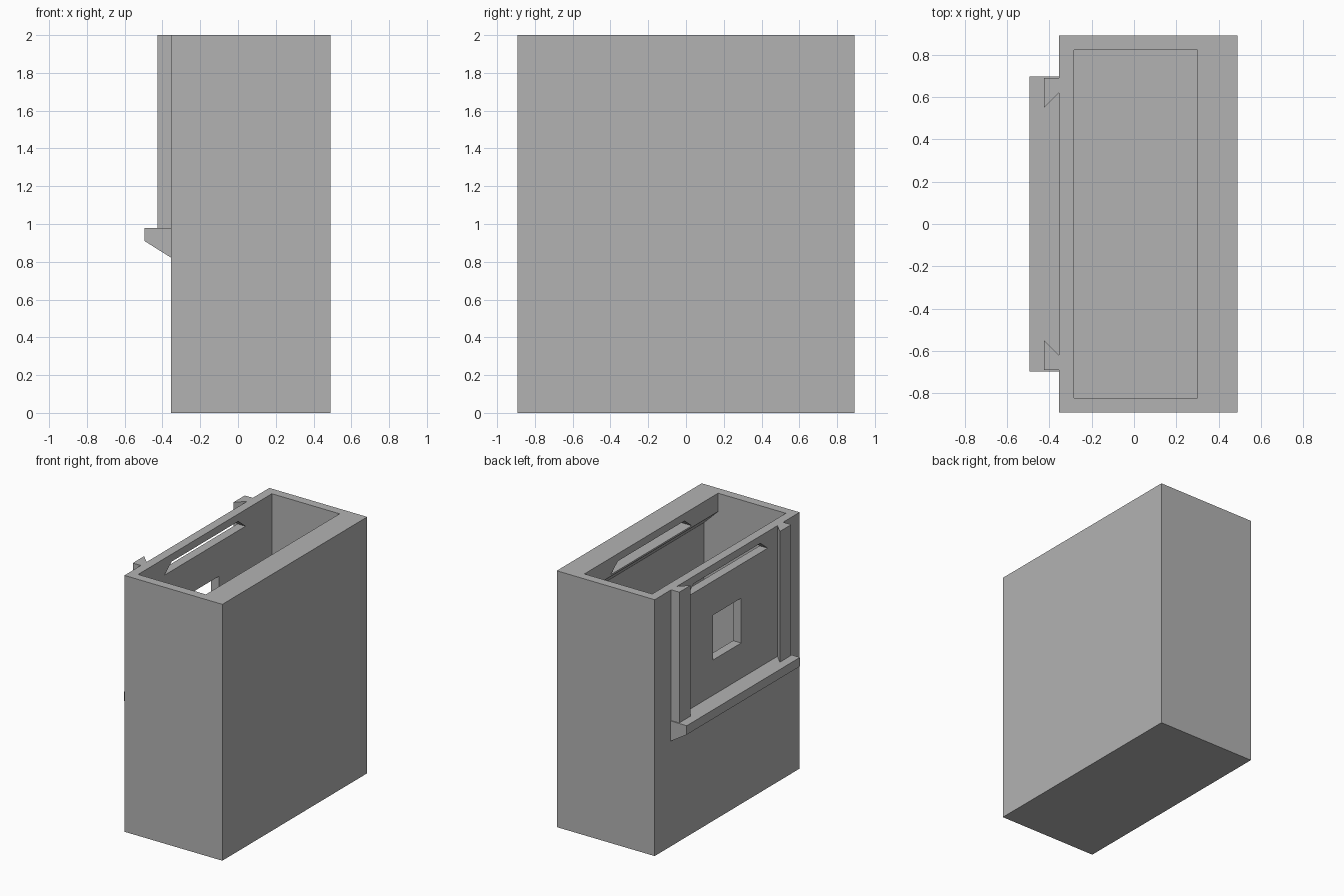
import bpy, bmesh
from mathutils import Vector

if "Cube" in bpy.data.objects:
    bpy.data.objects.remove(bpy.data.objects["Cube"])

grey = bpy.data.materials.new("grey plastic")
grey.diffuse_color = (0.45, 0.45, 0.45, 1)
grey.use_nodes = True
grey.node_tree.nodes["Principled BSDF"].inputs["Base Color"].default_value = grey.diffuse_color

# Box limits and wall thickness
X0, X1, Y, TOP, WALL = -0.355, 0.49, 0.893, 2.0, 0.07


def prism(name, profile, to_3d, start, end):
    """Extrude a closed 2D profile between two positions on the third axis."""
    bm = bmesh.new()
    face = bm.faces.new([bm.verts.new(to_3d(a, b, start)) for a, b in profile])
    shift = Vector(to_3d(0, 0, end)) - Vector(to_3d(0, 0, start))
    out = bmesh.ops.extrude_face_region(bm, geom=[face])["geom"]
    bmesh.ops.translate(bm, vec=shift, verts=[v for v in out if isinstance(v, bmesh.types.BMVert)])
    bmesh.ops.recalc_face_normals(bm, faces=bm.faces)
    mesh = bpy.data.meshes.new(name)
    bm.to_mesh(mesh)
    bm.free()
    mesh.materials.append(grey)
    obj = bpy.data.objects.new(name, mesh)
    bpy.context.collection.objects.link(obj)
    return obj


def along_x(y, z, x): return (x, y, z)
def along_y(x, z, y): return (x, y, z)
def along_z(x, y, z): return (x, y, z)


def rect(a0, a1, b0, b1):
    return [(a0, b0), (a1, b0), (a1, b1), (a0, b1)]


# Main box
box = prism("box", rect(X0, X1, 0, TOP), along_y, -Y, Y)

# Cavity, with a thick rim undercut at 45 degrees on the right wall
cavity = [(X0 + WALL, WALL), (X1 - WALL, WALL), (X1 - WALL, 1.74),
          (0.30, 1.857), (0.30, 2.1), (X0 + WALL, 2.1)]
# Tapered slot through the left wall and into the rim, and a square window
slot = [(-0.5, 1.87), (0.5, 1.87), (0.41, 1.942), (-0.41, 1.942)]
cutters = [
    prism("cavity_cutter", cavity, along_y, -0.824, 0.824),
    prism("slot_cutter", slot, along_x, X0 - 0.1, X1 - WALL),
    prism("window_cutter", rect(-0.173, 0.173, 1.255, 1.605), along_x, X0 - 0.1, 0.0),
]
for cutter in cutters:
    cutter.hide_render = True
    cutter.hide_set(True)
    mod = box.modifiers.new(cutter.name, 'BOOLEAN')
    mod.operation = 'DIFFERENCE'
    mod.solver = 'EXACT'
    mod.object = cutter

# Stop ledge with sloped underside
ledge = [(X0, 0.98), (-0.495, 0.98), (-0.495, 0.91), (X0, 0.822)]
prism("ledge", ledge, along_y, -0.698, 0.698)

# Pair of dovetail guide rails
for side, label in ((1, "back"), (-1, "front")):
    rail = [(X0, 0.69 * side), (-0.425, 0.69 * side),
            (-0.425, 0.55 * side), (X0, 0.62 * side)]
    prism(label + "_rail", rail, along_z, 0.98, TOP)
